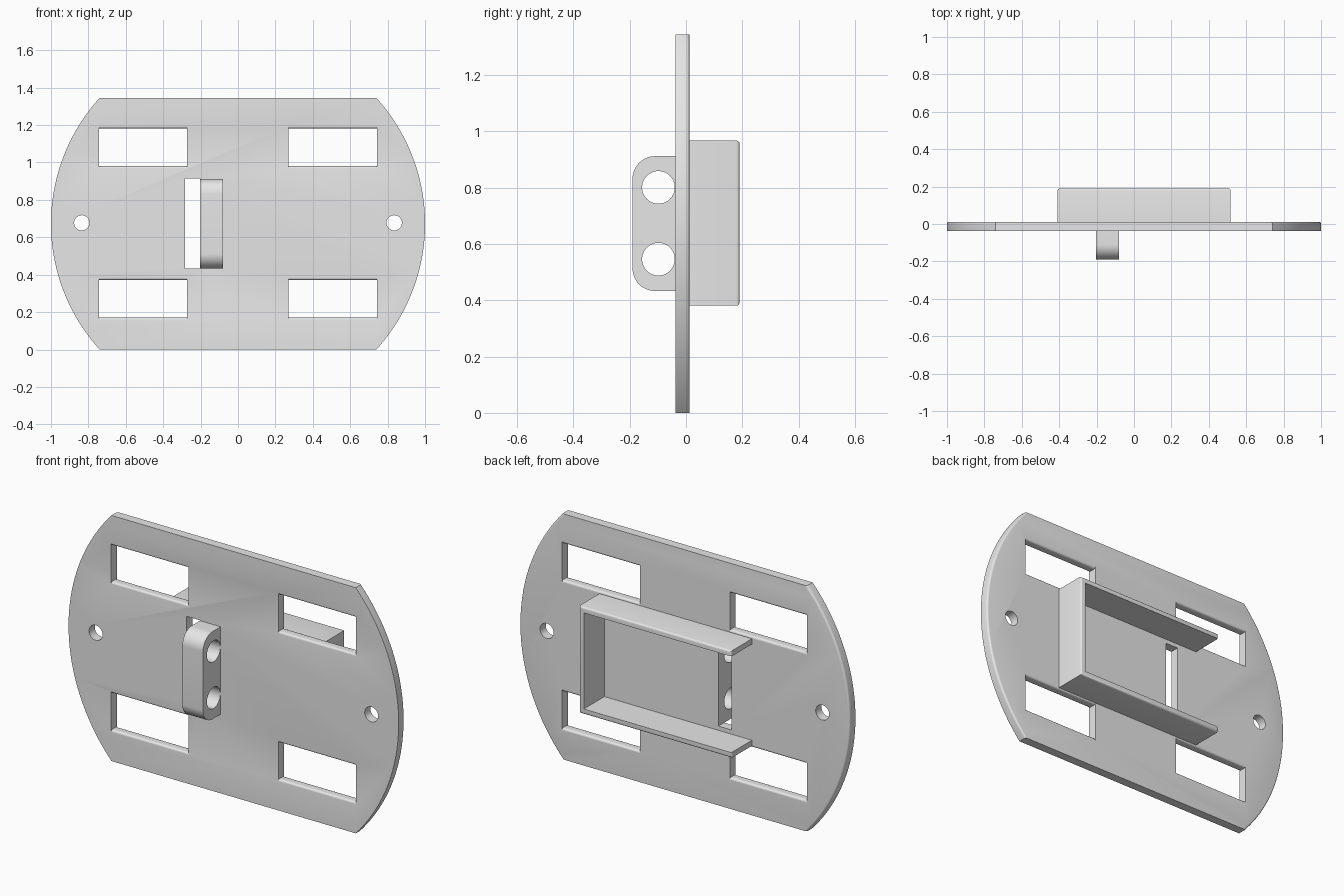
import bpy, bmesh, math
from mathutils import Vector

if "Cube" in bpy.data.objects:
    bpy.data.objects.remove(bpy.data.objects["Cube"])

YF, YB = -0.038, 0.012          # front and back of plate
H = 1.345
ZC = H / 2

grey = bpy.data.materials.new("light_grey")
grey.diffuse_color = (0.8, 0.8, 0.8, 1)
grey.use_nodes = True
grey.node_tree.nodes["Principled BSDF"].inputs["Base Color"].default_value = grey.diffuse_color


def prism(name, pts, axis, a, b, bevel=None, radius=0.011):
    """Extrude a closed 2D profile along an axis; optionally round chosen edges."""
    place = {"x": lambda p, t: Vector((t, p[0], p[1])),
             "y": lambda p, t: Vector((p[0], t, p[1]))}[axis]
    bm = bmesh.new()
    face = bm.faces.new([bm.verts.new(place(p, a)) for p in pts])
    ext = bmesh.ops.extrude_face_region(bm, geom=[face])
    bmesh.ops.translate(bm, verts=[v for v in ext["geom"] if isinstance(v, bmesh.types.BMVert)],
                        vec=place((0, 0), b - a))
    bmesh.ops.recalc_face_normals(bm, faces=bm.faces[:])
    if bevel:
        edges = [e for e in bm.edges if bevel(e.verts[0].co, e.verts[1].co)]
        bmesh.ops.bevel(bm, geom=edges, offset=radius, segments=4, profile=0.5,
                        affect="EDGES", clamp_overlap=True)
    me = bpy.data.meshes.new(name)
    bm.to_mesh(me)
    bm.free()
    me.materials.append(grey)
    ob = bpy.data.objects.new(name, me)
    bpy.context.collection.objects.link(ob)
    return ob


def arc(cx, cz, r, a0, a1, n):
    return [(cx + r * math.cos(math.radians(a0 + (a1 - a0) * i / n)),
             cz + r * math.sin(math.radians(a0 + (a1 - a0) * i / n))) for i in range(n + 1)]


def circle(cx, cz, r, n=40):
    return arc(cx, cz, r, 0, 360, n)[:-1]


def rect(x0, x1, z0, z1):
    return [(x0, z0), (x1, z0), (x1, z1), (x0, z1)]


def activate(ob):
    bpy.ops.object.select_all(action="DESELECT")
    ob.select_set(True)
    bpy.context.view_layer.objects.active = ob


def cut(ob, cutters):
    activate(ob)
    for c in cutters:
        m = ob.modifiers.new("cut", "BOOLEAN")
        m.operation, m.solver, m.object = "DIFFERENCE", "EXACT", c
        bpy.ops.object.modifier_apply(modifier=m.name)
        bpy.data.objects.remove(c)


# Plate: disc of radius 1 with flat top and bottom, back rim of the arcs rounded
ang = math.degrees(math.asin(ZC))
outline = arc(0, ZC, 1, -ang, ang, 48) + arc(0, ZC, 1, 180 - ang, 180 + ang, 48)


def back_arc(p, q):
    return min(p.y, q.y) > YB - 1e-4 and p.x * q.x > 0


plate = prism("plate", outline, "y", YF, YB, back_arc)


# Windows: profile flares at front and back to round the top and bottom lips
def window_profile(z0, z1, r=0.011):
    f, b = YF - 0.02, YB + 0.02
    low = arc(YF + r, z0 - r, r, 180, 90, 5) + arc(YB - r, z0 - r, r, 90, 0, 5)
    high = arc(YB - r, z1 + r, r, 0, -90, 5) + arc(YF + r, z1 + r, r, 270, 180, 5)
    return ([(f, z0 - r)] + low + [(b, z0 - r), (b, z1 + r)] + high + [(f, z1 + r)])


cutters = [prism("window_cutter", window_profile(z0, z1), "x", x0, x1)
           for x0, x1 in ((-0.742, -0.274), (0.271, 0.742))
           for z0, z1 in ((0.17, 0.372), (0.98, 1.182))]
# Screw holes and the slot beside the tab
cutters += [prism("hole_cutter", circle(s * 0.835, 0.677, 0.041), "y", -0.2, 0.2) for s in (-1, 1)]
cutters.append(prism("slot_cutter", rect(-0.284, -0.204, 0.434, 0.914), "y", -0.2, 0.2))
cut(plate, cutters)

# Front tab with two holes
tab_profile = ([(YF, 0.433), (YF, 0.912)] + arc(-0.11, 0.832, 0.08, 90, 180, 12)
               + arc(-0.11, 0.513, 0.08, 180, 270, 12))
tab = prism("front_tab", tab_profile, "x", -0.204, -0.079)
cut(tab, [prism("tab_hole_cutter", circle(-0.098, z, 0.058), "x", -0.4, 0.1) for z in (0.546, 0.801)])

# Back bracket: U channel open towards -x, rounded outer back edges
X0, X1, Z0, Z1, T, YE = -0.408, 0.516, 0.381, 0.967, 0.03, 0.19
u_profile = [(X0, Z0), (X1, Z0), (X1, Z1), (X0, Z1), (X0, Z1 - T),
             (X1 - T, Z1 - T), (X1 - T, Z0 + T), (X0, Z0 + T)]


def outer_back(p, q):
    def on(i, v):
        return abs(p[i] - v) < 1e-4 and abs(q[i] - v) < 1e-4
    return on(1, YE) and (on(0, X0) or on(0, X1) or on(2, Z0) or on(2, Z1))


bracket = prism("back_bracket", u_profile, "y", YB, YE, outer_back)

for ob in (plate, tab, bracket):
    activate(ob)
    bpy.ops.object.shade_smooth_by_angle(angle=math.radians(30))
